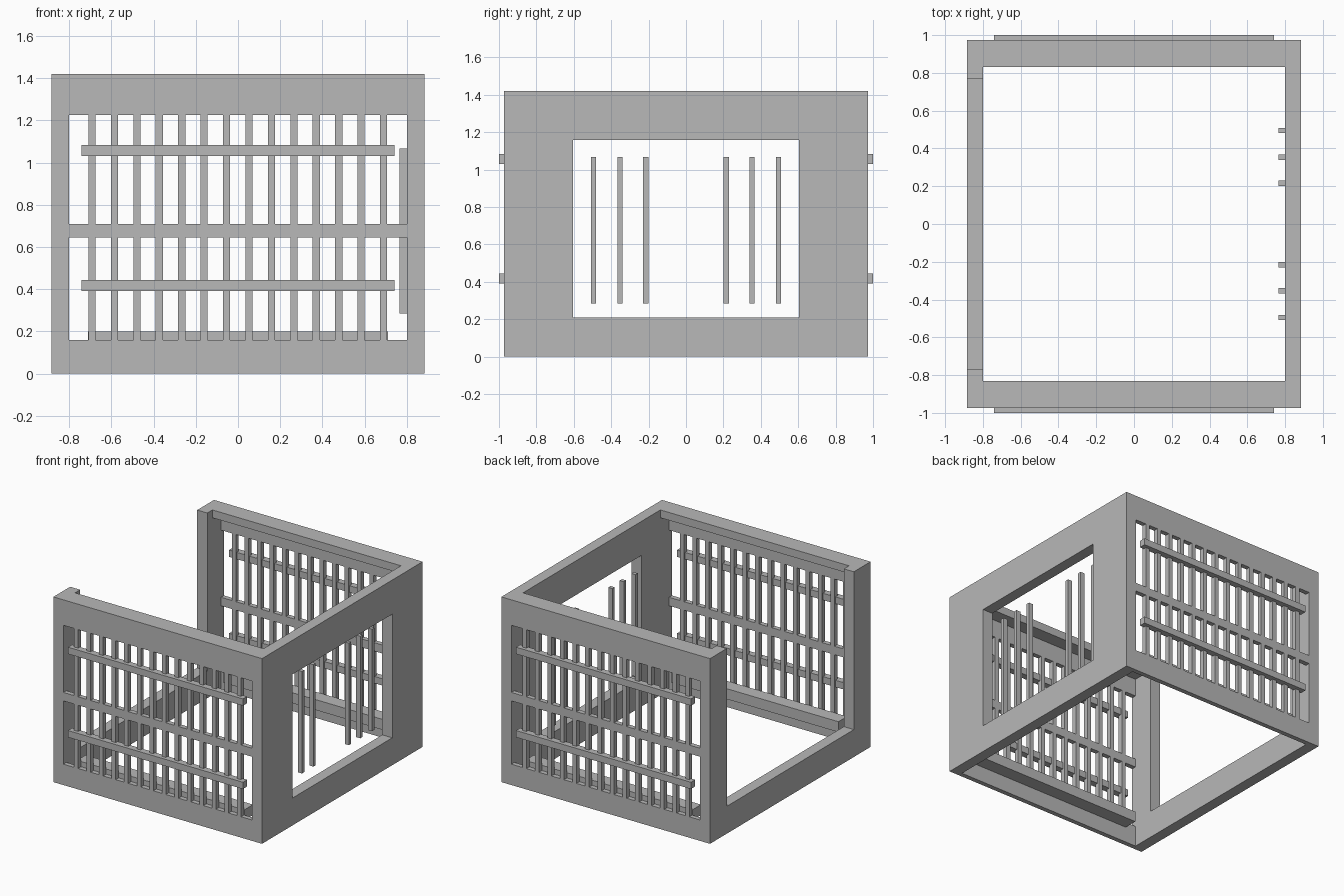
import bpy
import bmesh
from mathutils import Vector

if "Cube" in bpy.data.objects:
    bpy.data.objects.remove(bpy.data.objects["Cube"], do_unlink=True)

GREY = (0.48, 0.48, 0.48, 1.0)
grey = bpy.data.materials.new("plain grey")
grey.use_nodes = True
grey.diffuse_color = GREY
grey.node_tree.nodes["Principled BSDF"].inputs["Base Color"].default_value = GREY

# Overall sizes
HX, HY, TOP = 0.885, 0.973, 1.42
IN_X = 0.8        # inner face of the side walls
PANEL_Y = 0.937   # inner face of the thin lattice panels
LIP_Y = 0.832     # inner face of the ledges


def finish(name, bm):
    bmesh.ops.recalc_face_normals(bm, faces=bm.faces)
    mesh = bpy.data.meshes.new(name)
    bm.to_mesh(mesh)
    bm.free()
    mesh.materials.append(grey)
    obj = bpy.data.objects.new(name, mesh)
    bpy.context.collection.objects.link(obj)
    return obj


def add_box(bm, xs, ys, zs):
    verts = bmesh.ops.create_cube(bm, size=1)["verts"]
    for v in verts:
        v.co = Vector([(lo + hi) / 2 + c * abs(hi - lo)
                       for c, (lo, hi) in zip(v.co, (xs, ys, zs))])


def box(name, xs, ys, zs):
    bm = bmesh.new()
    add_box(bm, xs, ys, zs)
    return finish(name, bm)


def extrude_x(name, profile, x0, x1):
    """Extrude a (y, z) outline along x."""
    bm = bmesh.new()
    face = bm.faces.new([bm.verts.new((x0, y, z)) for y, z in profile])
    out = bmesh.ops.extrude_face_region(bm, geom=[face], use_keep_orig=True)
    moved = [g for g in out["geom"] if isinstance(g, bmesh.types.BMVert)]
    bmesh.ops.translate(bm, verts=moved, vec=(x1 - x0, 0, 0))
    return finish(name, bm)


def rect(y, z0, z1):
    return [(-y, z0), (y, z0), (y, z1), (-y, z1)]


# Right wall with a rectangular opening
bm = bmesh.new()
rings = [[bm.verts.new((x, y, z)) for y, z in loop]
         for x, loop in ((IN_X, rect(HY, 0, TOP)), (HX, rect(HY, 0, TOP)),
                         (HX, rect(0.605, 0.21, 1.158)), (IN_X, rect(0.605, 0.21, 1.158)))]
for a, b in zip(rings, rings[1:] + rings[:1]):
    for i in range(4):
        j = (i + 1) % 4
        bm.faces.new((a[i], a[j], b[j], b[i]))
finish("window_wall", bm)

# Open side: two posts joined by a low sill
extrude_x("open_side_frame",
          [(-HY, 0), (HY, 0), (HY, TOP), (0.77, TOP), (0.77, 0.21),
           (-0.77, 0.21), (-0.77, TOP), (-HY, TOP)], -HX, -IN_X)

# Upright bars standing inside the wall opening
bm = bmesh.new()
for s in (-1, 1):
    for y in (0.215, 0.353, 0.495):
        add_box(bm, (0.765, IN_X), (s * y - 0.014, s * y + 0.014), (0.285, 1.067))
finish("window_bars", bm)

# Front and back lattice walls
for side, s in (("front", -1), ("back", 1)):
    extrude_x(side + "_top_beam",
              [(s * y, z) for y, z in ((HY, 1.225), (HY, TOP), (LIP_Y, TOP),
                                       (LIP_Y, 1.36), (PANEL_Y, 1.36), (PANEL_Y, 1.225))],
              -IN_X, IN_X)
    box(side + "_bottom_beam", (-IN_X, IN_X), (s * PANEL_Y, s * HY), (0, 0.16))
    box(side + "_inner_ledge", (-0.71, 0.71), (s * LIP_Y, s * PANEL_Y), (0.12, 0.2))
    box(side + "_middle_rail", (-IN_X, IN_X), (s * PANEL_Y, s * HY), (0.645, 0.71))
    for label, z in (("lower", 0.418), ("upper", 1.057)):
        box(side + "_" + label + "_rail", (-0.742, 0.742),
            (s * 0.95, s * 1.0), (z - 0.026, z + 0.026))
    bm = bmesh.new()
    for i in range(14):
        x = -0.692 + i * 0.1063
        add_box(bm, (x - 0.017, x + 0.017), (s * PANEL_Y, s * HY), (0.16, 1.225))
    finish(side + "_lattice_bars", bm)
